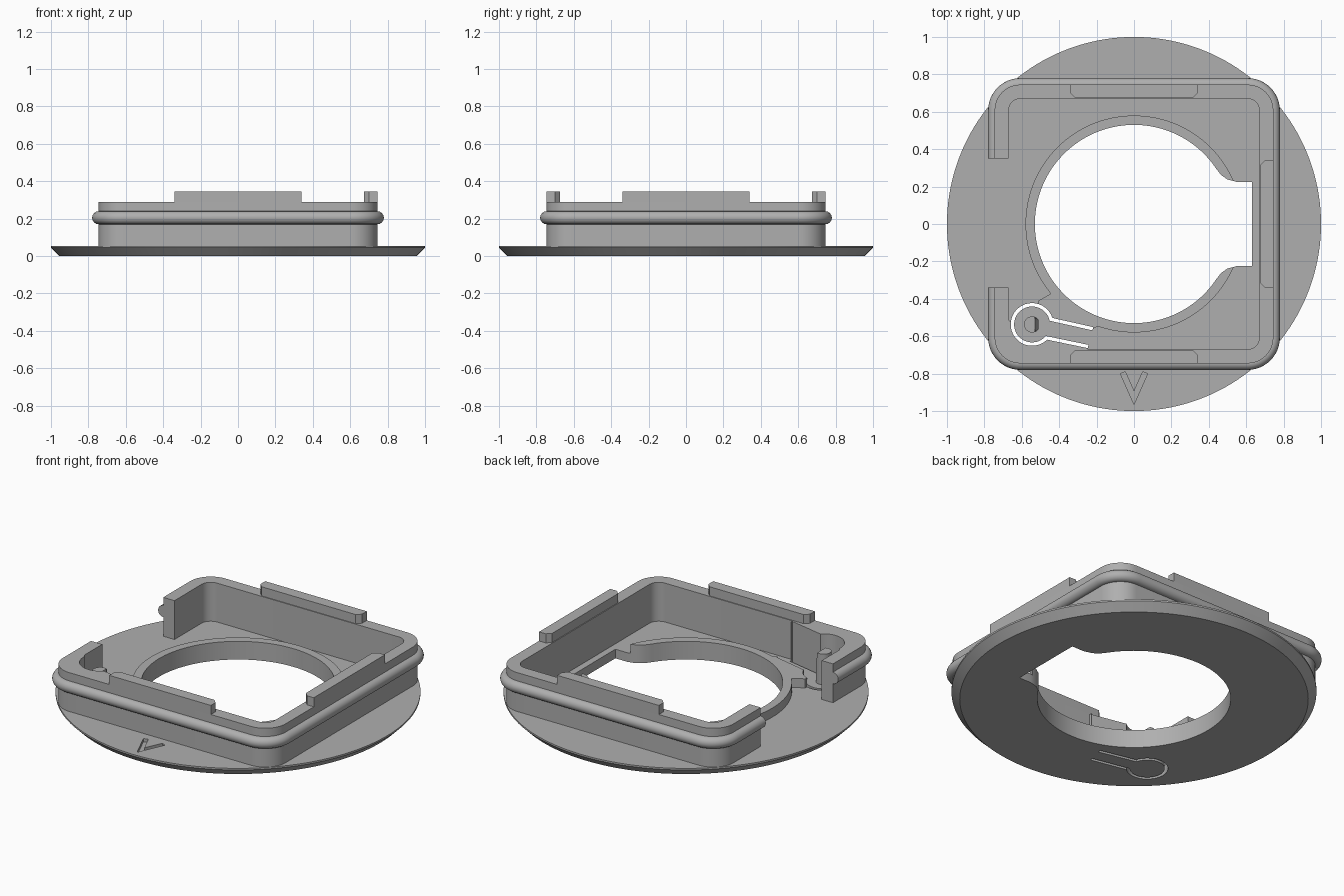
import bpy, bmesh, math
from mathutils import Vector, Matrix

old = bpy.data.objects.get("Cube")
if old:
    bpy.data.objects.remove(old, do_unlink=True)

grey = bpy.data.materials.new("plain grey")
grey.use_nodes = True
grey.diffuse_color = (0.43, 0.43, 0.43, 1)
grey.node_tree.nodes["Principled BSDF"].inputs["Base Color"].default_value = grey.diffuse_color


def arc(cx, cy, r, a0, a1, n):
    """Points along an arc, angles in degrees."""
    angles = [math.radians(a0 + (a1 - a0) * i / n) for i in range(n + 1)]
    return [(cx + r * math.cos(a), cy + r * math.sin(a)) for a in angles]


def stroke(path, width):
    """Outline of an open path thickened to a width."""
    pts = [Vector(p) for p in path]
    dirs = [(b - a).normalized() for a, b in zip(pts, pts[1:])]
    normals = [Vector((-d.y, d.x)) for d in dirs]
    left, right = [], []
    for i, p in enumerate(pts):
        n1, n2 = normals[max(i - 1, 0)], normals[min(i, len(normals) - 1)]
        off = (n1 + n2) * (width / 2) / (1 + n1.dot(n2))
        left.append(p + off)
        right.append(p - off)
    return left + right[::-1]


def prism(name, outline, levels):
    """Solid from an outline; levels are (height, scale) pairs."""
    bm = bmesh.new()
    rings = [[bm.verts.new((p[0] * s, p[1] * s, z)) for p in outline] for z, s in levels]
    n = len(outline)
    for lo, hi in zip(rings, rings[1:]):
        for i in range(n):
            j = (i + 1) % n
            bm.faces.new((lo[i], lo[j], hi[j], hi[i]))
    bm.faces.new(rings[0][::-1])
    bm.faces.new(rings[-1])
    bmesh.ops.recalc_face_normals(bm, faces=bm.faces)
    mesh = bpy.data.meshes.new(name)
    bm.to_mesh(mesh)
    bm.free()
    mesh.materials.append(grey)
    ob = bpy.data.objects.new(name, mesh)
    bpy.context.collection.objects.link(ob)
    return ob


def activate(ob):
    bpy.ops.object.select_all(action='DESELECT')
    ob.select_set(True)
    bpy.context.view_layer.objects.active = ob


def cut(ob, cutters):
    activate(ob)
    for c in cutters:
        mod = ob.modifiers.new("cut", 'BOOLEAN')
        mod.operation, mod.solver, mod.object = 'DIFFERENCE', 'EXACT', c
        bpy.ops.object.modifier_apply(modifier=mod.name)


def square_path(half, r):
    """Rounded square, open in the middle of the left side."""
    c = half - r
    path = [(-half, 0.35)]
    for sx, sy, a in ((-1, 1, 180), (1, 1, 90), (1, -1, 0), (-1, -1, -90)):
        path += arc(sx * c, sy * c, r, a, a - 90, 12)
    return path + [(-half, -0.34)]


FLOOR, RIM, TAB, LIP = 0.055, 0.29, 0.345, 0.11
CX, CY = -0.545, -0.537

# Cutters: central opening with side notch, keyhole slot, pointer groove
notch = [(0.44, -0.295), (0.465, -0.262), (0.5, -0.238), (0.55, -0.225), (0.63, -0.225)]
opening = arc(0, 0, 0.53, 38, 322, 96) + notch + [(x, -y) for x, y in reversed(notch)]
key_arc = arc(CX, CY, 0.105, 15, 317, 48)
upper_end, lower_end = (-0.22, -0.56), (-0.245, -0.655)
through = [(-0.1, 1), (0.5, 1)]
opening_cutter = prism("opening_cutter", opening, through)
slot_cutter = prism("slot_cutter", stroke([upper_end] + key_arc + [lower_end], 0.018), through)
pointer = stroke([(-0.06, -0.795), (0, -0.93), (0.06, -0.795)], 0.028)
pointer_cutter = prism("pointer_cutter", pointer, [(0.035, 1), (0.1, 1)])
cutters = [opening_cutter, slot_cutter, pointer_cutter]

# Chamfered base flange
circle = arc(0, 0, 1, 0, 360, 160)[:-1]
base = prism("base_flange", circle, [(0, 0.955), (0.045, 1), (FLOOR, 1)])
cut(base, cutters)

# Raised lip round the opening
lip = prism("opening_lip", arc(0, 0, 0.58, 0, 360, 120)[:-1], [(FLOOR, 1), (LIP, 1)])
cut(lip, [opening_cutter])

# Raised web between the lip and the keyhole slot
top_arc = [p for p in key_arc if p[0] > -0.52 and p[1] > CY][::-1]
web_outline = [(-0.4, -0.4), (-0.44, -0.37), (-0.51, -0.41)] + top_arc + [upper_end, (-0.19, -0.545)]
web = prism("lip_web", web_outline, [(FLOOR, 1), (LIP, 1)])
cut(web, [opening_cutter, slot_cutter])

# Open square wall
wall = prism("square_wall", stroke(square_path(0.7075, 0.1), 0.075), [(FLOOR, 1), (RIM, 1)])

# Corner thickening that follows the slot
low_arc = [p for i, p in enumerate(key_arc) if i >= 26]
corner_outline = [(-0.68, -0.5)] + low_arc + [lower_end, (-0.245, -0.69), (-0.62, -0.69), (-0.69, -0.62)]
corner = prism("corner_fill", corner_outline, [(FLOOR, 1), (RIM, 1)])
cut(corner, [slot_cutter])

# Raised tabs on the three closed sides
tab_outline = [(-0.34, -0.745), (0.34, -0.745), (0.34, -0.7), (0.315, -0.675),
               (-0.315, -0.675), (-0.34, -0.7)]
tabs = []
for side, turn in (("front", 0), ("left", 90), ("back", 180)):
    tab = prism(side + "_tab", tab_outline, [(RIM, 1), (TAB, 1)])
    tab.data.transform(Matrix.Rotation(math.radians(turn), 4, 'Z'))
    tabs.append(tab)

# Latch post with one flattened, sloping side
post = prism("latch_post", arc(CX, CY, 0.043, 0, 360, 32)[:-1], [(0.05, 1), (0.17, 1), (0.24, 1)])
for v in post.data.vertices:
    limit = CX + (0.015 if v.co.z > 0.2 else 0.035)
    v.co.x = min(v.co.x, limit)

# Round sealing bead along the wall
curve = bpy.data.curves.new("sealing_bead", 'CURVE')
curve.dimensions = '3D'
curve.bevel_depth, curve.bevel_resolution, curve.use_fill_caps = 0.035, 6, True
bead_path = square_path(0.745, 0.1375)
spline = curve.splines.new('POLY')
spline.points.add(len(bead_path) - 1)
for point, (x, y) in zip(spline.points, bead_path):
    point.co = (x, y, 0.205, 1)
curve.materials.append(grey)
bead = bpy.data.objects.new("sealing_bead", curve)
bpy.context.collection.objects.link(bead)
activate(bead)
bpy.ops.object.convert(target='MESH')
bead = bpy.context.view_layer.objects.active

for c in cutters:
    bpy.data.objects.remove(c, do_unlink=True)

for ob in [base, lip, web, wall, corner, post, bead] + tabs:
    activate(ob)
    bpy.ops.object.shade_smooth_by_angle(angle=math.radians(30))
